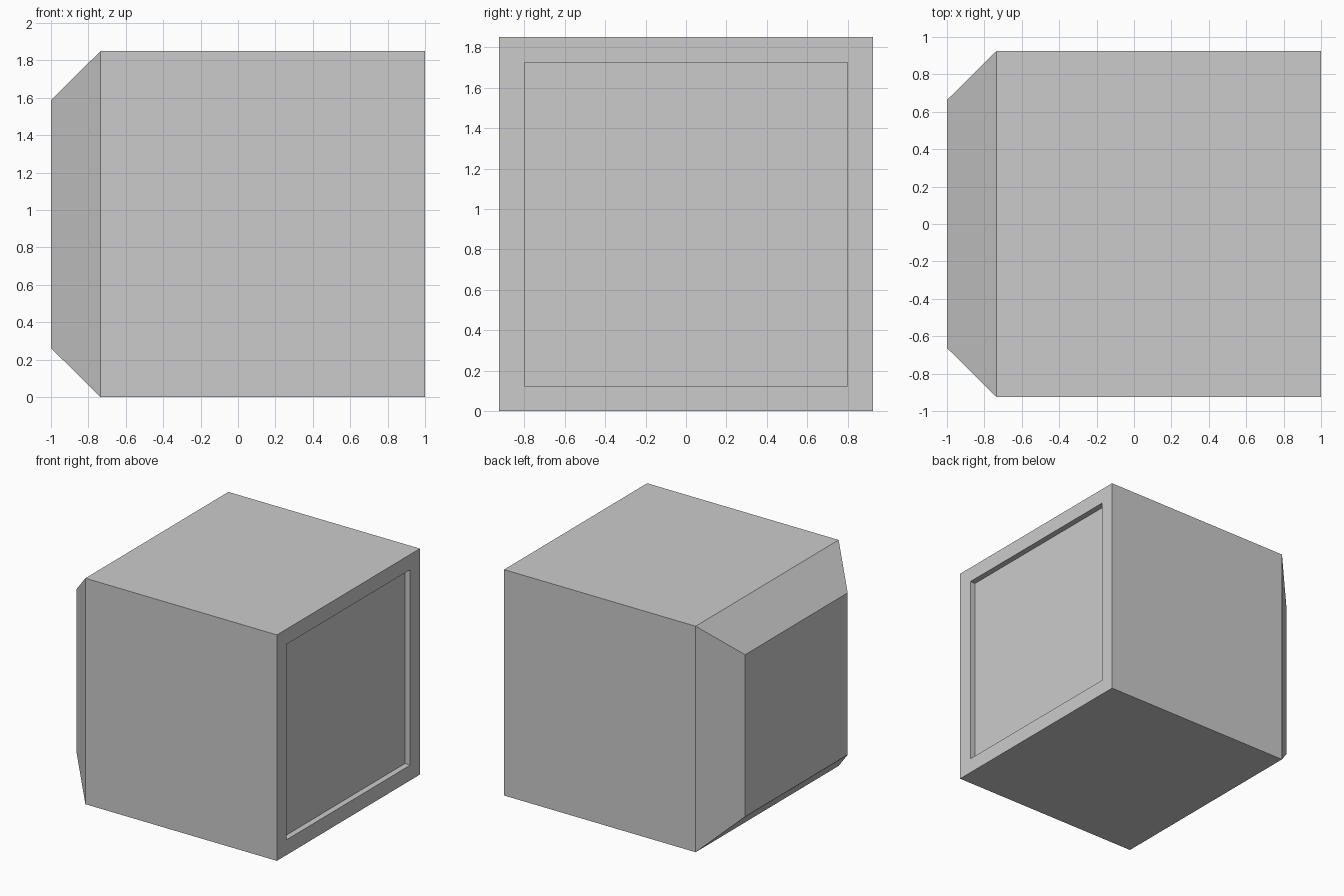
import bpy, bmesh
from mathutils import Vector

if "Cube" in bpy.data.objects:
    bpy.data.objects.remove(bpy.data.objects["Cube"])

bm = bmesh.new()


def ring(x, half, cz=0.925):
    """Square loop of vertices facing along x."""
    return [bm.verts.new((x, sy * half, cz + sz * half))
            for sy, sz in ((-1, -1), (1, -1), (1, 1), (-1, 1))]


# back cap, tapered back, box sides, front frame, recess walls, recessed panel
rings = [ring(x, half) for x, half in (
    (-1.0, 0.663), (-0.735, 0.925), (1.0, 0.925), (1.0, 0.80), (0.952, 0.80))]
for a, b in zip(rings, rings[1:]):
    for i in range(4):
        j = (i + 1) % 4
        bm.faces.new((a[i], a[j], b[j], b[i]))
bm.faces.new(rings[0])
bm.faces.new(rings[-1])
bmesh.ops.recalc_face_normals(bm, faces=bm.faces)

mesh = bpy.data.meshes.new("monitor_case")
bm.to_mesh(mesh)
bm.free()
case = bpy.data.objects.new("monitor_case", mesh)
bpy.context.collection.objects.link(case)
